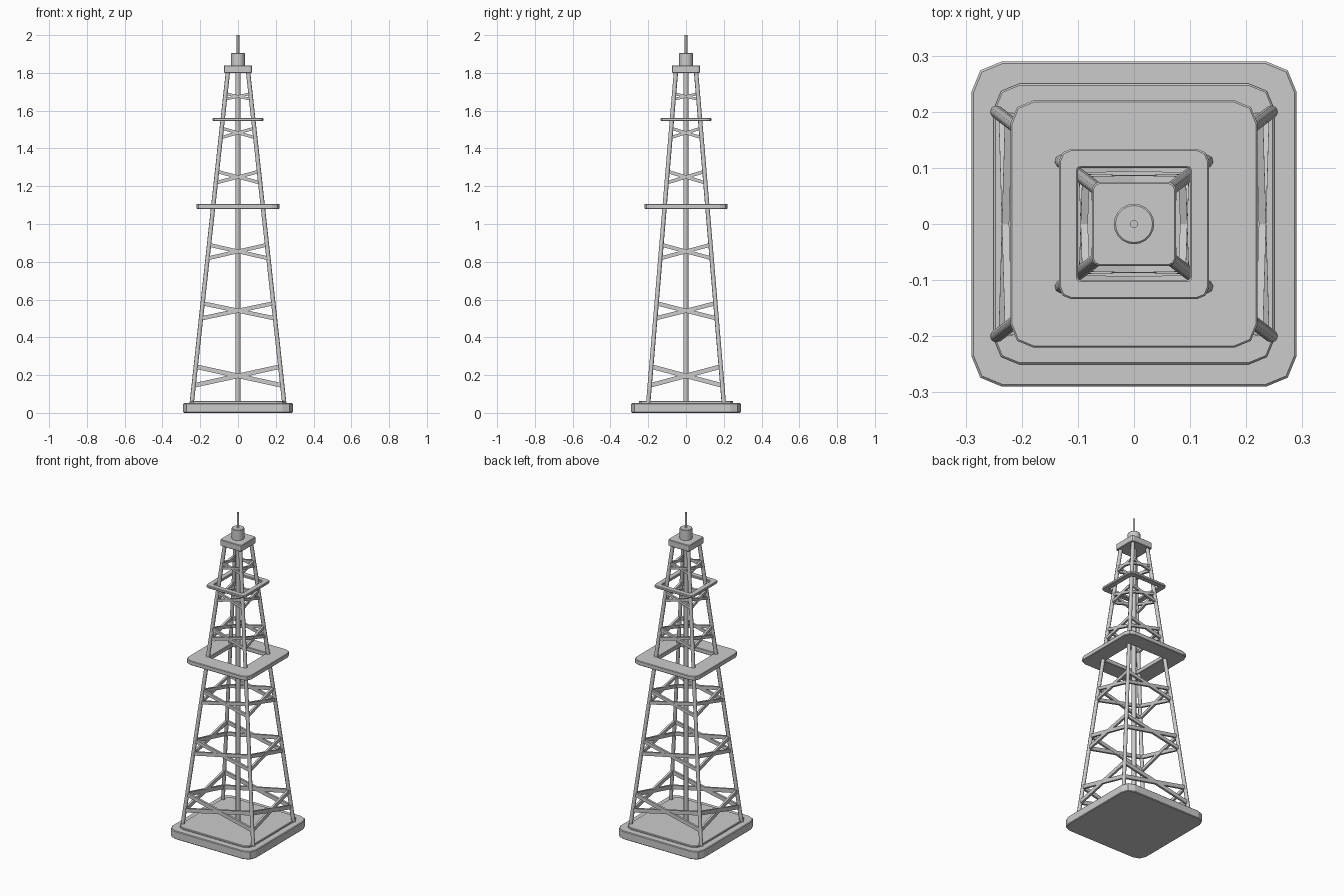
import bpy, bmesh, math
from mathutils import Vector, Matrix

if "Cube" in bpy.data.objects:
    bpy.data.objects.remove(bpy.data.objects["Cube"])


def finish(name, bm, bevel=0.0):
    bmesh.ops.recalc_face_normals(bm, faces=bm.faces)
    me = bpy.data.meshes.new(name)
    bm.to_mesh(me)
    bm.free()
    ob = bpy.data.objects.new(name, me)
    bpy.context.collection.objects.link(ob)
    if bevel:
        m = ob.modifiers.new("edge_bevel", 'BEVEL')
        m.width, m.segments = bevel, 1
        m.limit_method, m.angle_limit = 'ANGLE', math.radians(60)
    return ob


def outline(h, r):
    """Square of half size h whose corners are rounded in two steps."""
    c = h - r
    pts = []
    for q in range(4):
        cx, cy = [(c, c), (-c, c), (-c, -c), (c, -c)][q]
        for i in range(3):
            a = math.radians(90 * q + 45 * i)
            pts.append((cx + r * math.cos(a), cy + r * math.sin(a)))
    return pts


def plate(name, h, r, z0, z1, hole=None, bevel=0.003):
    bm = bmesh.new()

    def ring(half, rad, z):
        return [bm.verts.new((x, y, z)) for x, y in outline(half, rad)]

    def bridge(a, b):
        n = len(a)
        for i in range(n):
            j = (i + 1) % n
            bm.faces.new((a[i], a[j], b[j], b[i]))

    lo, hi = ring(h, r, z0), ring(h, r, z1)
    bridge(lo, hi)
    if hole:
        li, ti = ring(hole, 0.006, z0), ring(hole, 0.006, z1)
        bridge(hi, ti)
        bridge(ti, li)
        bridge(li, lo)
    else:
        bm.faces.new(lo)
        bm.faces.new(hi)
    return finish(name, bm, bevel)


def rod(name, a, b, r, sides=8, bevel=0.0):
    a, b = Vector(a), Vector(b)
    d = b - a
    bm = bmesh.new()
    mat = Matrix.Translation((a + b) / 2) @ d.to_track_quat('Z', 'Y').to_matrix().to_4x4()
    bmesh.ops.create_cone(bm, cap_ends=True, segments=sides, radius1=r, radius2=r,
                          depth=d.length, matrix=mat)
    ob = finish(name, bm, bevel)
    if sides > 4:
        bpy.context.view_layer.objects.active = ob
        ob.select_set(True)
        bpy.ops.object.shade_smooth_by_angle(angle=math.radians(50))
        ob.select_set(False)
    return ob


def bar(name, a, b, normal, thick, tall):
    """Flat bar from a to b, thin along the face normal."""
    a, b = Vector(a), Vector(b)
    x = (b - a).normalized()
    z = x.cross(Vector(normal)).normalized()
    y = z.cross(x)
    rot = Matrix((x, y, z)).transposed().to_4x4()
    size = Matrix.Diagonal(((b - a).length, thick, tall, 1))
    bm = bmesh.new()
    bmesh.ops.create_cube(bm, size=1, matrix=Matrix.Translation((a + b) / 2) @ rot @ size)
    return finish(name, bm)


Z0, Z1 = 0.05, 1.81


def leg(sx, sy, z):
    """Centre line of a tapering corner leg at height z."""
    t = (z - Z0) / (Z1 - Z0)
    return Vector((sx * (0.245 + t * (0.053 - 0.245)), sy * (0.2 + t * (0.053 - 0.2)), z))


# base slab, pad and decks
plate("base_slab", 0.29, 0.055, 0, 0.052, bevel=0.004)
plate("base_pad", 0.25, 0.045, 0.05, 0.063)
plate("main_deck", 0.22, 0.04, 1.08, 1.107, hole=0.118)
plate("upper_deck", 0.134, 0.022, 1.545, 1.561, hole=0.1)
plate("crown_block", 0.075, 0.013, 1.80, 1.84)

# crown drum, mast tip and centre pipe
rod("crown_drum", (0, 0, 1.835), (0, 0, 1.905), 0.036, 20, 0.003)
rod("mast_tip", (0, 0, 1.9), (0, 0, 2.0), 0.007, 10)
rod("centre_pipe", (0, 0, 0.055), (0, 0, 1.81), 0.013, 12)

# four corner legs
corners = [(1, 1), (-1, 1), (-1, -1), (1, -1)]
for i, (sx, sy) in enumerate(corners):
    rod(f"corner_leg_{i}", leg(sx, sy, Z0), leg(sx, sy, Z1), 0.0115)

# crossed braces: low end, high end, bar height
levels = [(0.145, 0.245, 0.024), (0.5, 0.58, 0.022), (0.818, 0.89, 0.02),
          (1.218, 1.278, 0.018), (1.457, 1.507, 0.016), (1.66, 1.69, 0.014)]
for k, (lo, hi, tall) in enumerate(levels):
    for i in range(4):
        p, q = corners[i], corners[(i + 1) % 4]
        n = (p[0] + q[0], p[1] + q[1], 0)
        bar(f"brace_{k}_{i}_a", leg(*p, lo), leg(*q, hi), n, 0.013, tall)
        bar(f"brace_{k}_{i}_b", leg(*p, hi), leg(*q, lo), n, 0.013, tall)
